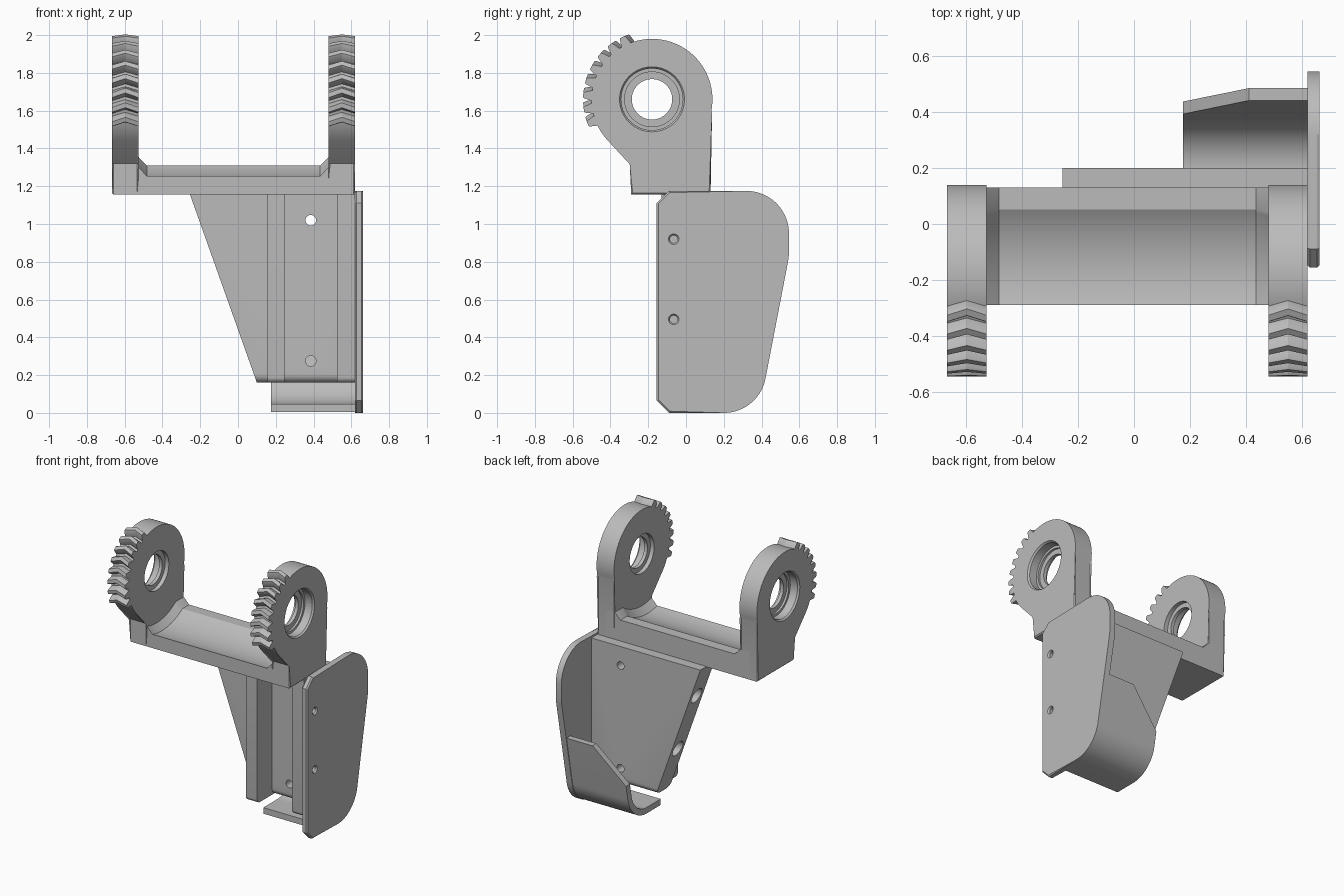
import bpy, bmesh
from math import sin, cos, radians, pi
from mathutils import Vector

if "Cube" in bpy.data.objects:
    bpy.data.objects.remove(bpy.data.objects["Cube"])

GREY = (0.5, 0.5, 0.5, 1)
grey = bpy.data.materials.new("grey plastic")
grey.use_nodes = True
grey.diffuse_color = GREY
grey.node_tree.nodes["Principled BSDF"].inputs["Base Color"].default_value = GREY

PIVOT = (-0.18, 1.66)
EARS = {"right_ear": (-0.667, -0.527, -1), "left_ear": (0.48, 0.62, 1)}


def make(name, bm):
    bmesh.ops.recalc_face_normals(bm, faces=bm.faces)
    mesh = bpy.data.meshes.new(name)
    bm.to_mesh(mesh)
    bm.free()
    ob = bpy.data.objects.new(name, mesh)
    bpy.context.collection.objects.link(ob)
    mesh.materials.append(grey)
    return ob


def loft(bm, rings):
    """Skin closed rings of points and cap both ends."""
    rows = [[bm.verts.new(p) for p in ring] for ring in rings]
    n = len(rows[0])
    for a, b in zip(rows, rows[1:]):
        for i in range(n):
            bm.faces.new((a[i], a[(i + 1) % n], b[(i + 1) % n], b[i]))
    bm.faces.new(rows[0])
    bm.faces.new(rows[-1])


def extrude(name, pts, axis, a, b, rule=None, width=0.01, segs=1):
    """Extrude a side (axis x) or front (axis y) outline, bevelling edges chosen by rule."""
    bm = bmesh.new()
    put = (lambda p, d: (d, p[0], p[1])) if axis == "x" else (lambda p, d: (p[0], d, p[1]))
    loft(bm, [[put(p, d) for p in pts] for d in (a, b)])
    if rule:
        edges = [e for e in bm.edges if rule((e.verts[0].co + e.verts[1].co) / 2, e)]
        bmesh.ops.bevel(bm, geom=edges, offset=width, segments=segs, profile=0.5, affect="EDGES")
    return make(name, bm)


def lathe(name, centre, profile, n=64):
    """Stack of circles along x, profile holds (x, radius)."""
    bm = bmesh.new()
    ring = [2 * pi * i / n for i in range(n)]
    loft(bm, [[(x, centre[0] + r * cos(t), centre[1] + r * sin(t)) for t in ring] for x, r in profile])
    return make(name, bm)


def arc(c, r, a0, a1, n=20):
    angles = [radians(a0 + (a1 - a0) * i / n) for i in range(n + 1)]
    return [(c[0] + r * cos(t), c[1] + r * sin(t)) for t in angles]


def box(x0, x1, z0, z1):
    return [(x0, z0), (x1, z0), (x1, z1), (x0, z1)]


def cut(ob, *cutters):
    for c in cutters:
        mod = ob.modifiers.new("cut", "BOOLEAN")
        mod.object, mod.operation, mod.solver = c, "DIFFERENCE", "EXACT"
    dg = bpy.context.evaluated_depsgraph_get()
    mesh = bpy.data.meshes.new_from_object(ob.evaluated_get(dg))
    ob.modifiers.clear()
    ob.data = mesh
    for c in cutters:
        bpy.data.objects.remove(c)


def rim(x0, x1):
    """Rule for the outline edges lying on both flat sides."""
    return lambda m, e: abs(e.verts[0].co.x - e.verts[1].co.x) < 1e-5


# Ears with stepped bearing bores
ear_outline = arc(PIVOT, 0.32, -14.4, 222, 64) + [(-0.29, 1.32), (-0.29, 1.155), (0.13, 1.155)]
for name, (x0, x1, side) in EARS.items():
    ear = extrude(name, ear_outline, "x", x0, x1, rim(x0, x1), 0.008)
    outer, inner = (x1, x0) if side > 0 else (x0, x1)
    steps = [(0.02, 0.172), (0, 0.172), (-0.012, 0.163), (-0.07, 0.163), (-0.07, 0.145),
             (-0.085, 0.145), (-0.085, 0.107), (-0.11, 0.107), (-0.11, 0.14)]
    bore = [(outer + side * d, r) for d, r in steps] + [(inner - side * 0.02, 0.14)]
    cut(ear, lathe("bore_cutter", PIVOT, bore))

    # Herringbone gear teeth on the front of each ear
    bm = bmesh.new()
    tooth = [(0.3, -5.2), (0.325, -4.6), (0.357, -2.8), (0.365, -2),
             (0.365, 2), (0.357, 2.8), (0.325, 4.6), (0.3, 5.2)]
    for i in range(8):
        rings = []
        for x, twist in ((x0, 0), ((x0 + x1) / 2, -3.8), (x1, 0)):
            angles = [(r, radians(115.5 + 12.2 * i + twist + a)) for r, a in tooth]
            rings.append([(x, PIVOT[0] + r * cos(t), PIVOT[1] + r * sin(t)) for r, t in angles])
        loft(bm, rings)
    make(name + "_gear_teeth", bm)

# Crossbar with a trough concentric with the pivot
crossbar = extrude("crossbar", [(-0.6, 1.155), (0.55, 1.155), (0.55, 1.355), (0.48, 1.355), (0.435, 1.31),
                                (-0.483, 1.31), (-0.527, 1.355), (-0.6, 1.355)], "y", -0.29, 0.13)
trough = [(-0.527, 0.376), (-0.483, 0.42), (0.435, 0.42), (0.48, 0.376)]
cut(crossbar, lathe("trough_cutter", PIVOT, trough, 160))

# Tapered mounting plate with rounded lower edges
bottom = lambda m, e: m.z < 0.17 and abs(e.verts[0].co.x - e.verts[1].co.x) > 0.1
mount = extrude("mounting_plate", [(-0.255, 1.158), (0.62, 1.158), (0.62, 0.16), (0.1, 0.16)],
                "y", 0.04, 0.2, bottom, 0.045, 6)
cutters = []
for z in (1.02, 0.275):
    cutters.append(extrude("screw_cutter", arc((0.385, z), 0.028, 0, 345, 23), "y", 0, 0.3))
for z in (0.92, 0.495):
    cutters.append(lathe("side_hole_cutter", (0.12, z), [(-0.4, 0.055), (0.15, 0.055)], 32))
cut(mount, *cutters)

# Pair of guide rails forming the front channel
front_low = lambda m, e: m.z < 0.17 and m.y < -0.12
for name, x0, x1 in (("inner_rail", 0.155, 0.245), ("outer_rail", 0.525, 0.62)):
    rail = extrude(name, box(x0, x1, 0.16, 1.156), "y", -0.13, 0.1, front_low, 0.03, 5)
    if name == "outer_rail":
        cut(rail, *[lathe("bolt_cutter", (-0.065, z), [(0.4, 0.02), (0.7, 0.02)], 24)
                    for z in (0.92, 0.495)])

# Side guard plate
guard_outline = ([(-0.155, 0.065), (-0.09, 0)] + arc((0.2, 0.225), 0.225, -90, -11.5)
                 + [(0.54, 0.8), (0.545, 0.84)] + arc((0.32, 0.95), 0.225, 0, 90)
                 + [(-0.09, 1.175), (-0.155, 1.11)])
guard = extrude("side_guard", guard_outline, "x", 0.619, 0.663, rim(0.619, 0.663), 0.009)
cut(guard, *[lathe("bolt_cutter", (-0.065, z), [(0.6, 0.02), (0.652, 0.02), (0.663, 0.028), (0.68, 0.028)], 24)
             for z in (0.92, 0.495)])

# Curved scoop with a slanted upper edge
outer = [(0.04, 0.004)] + arc((0.2, 0.225), 0.221, -90, -11.5) + [(0.506, 0.65)]
inner = [(0.04, 0.048)] + arc((0.2, 0.225), 0.177, -90, -11.5) + [(0.462, 0.65)]
scoop = extrude("scoop", outer + inner[::-1], "x", 0.175, 0.63)
cut(scoop, extrude("scoop_cutter", [(0.1, 0.21), (0.41, 0.54), (0.7, 0.54), (0.7, 0.9), (0.1, 0.9)],
                   "y", 0.2, 0.8))

# Smooth the curved surfaces while keeping edges crisp
for ob in bpy.context.collection.objects:
    if ob.type == "MESH" and ob.data.materials and ob.data.materials[0] == grey:
        bpy.ops.object.select_all(action="DESELECT")
        ob.select_set(True)
        bpy.context.view_layer.objects.active = ob
        bpy.ops.object.shade_smooth_by_angle(angle=radians(25))
